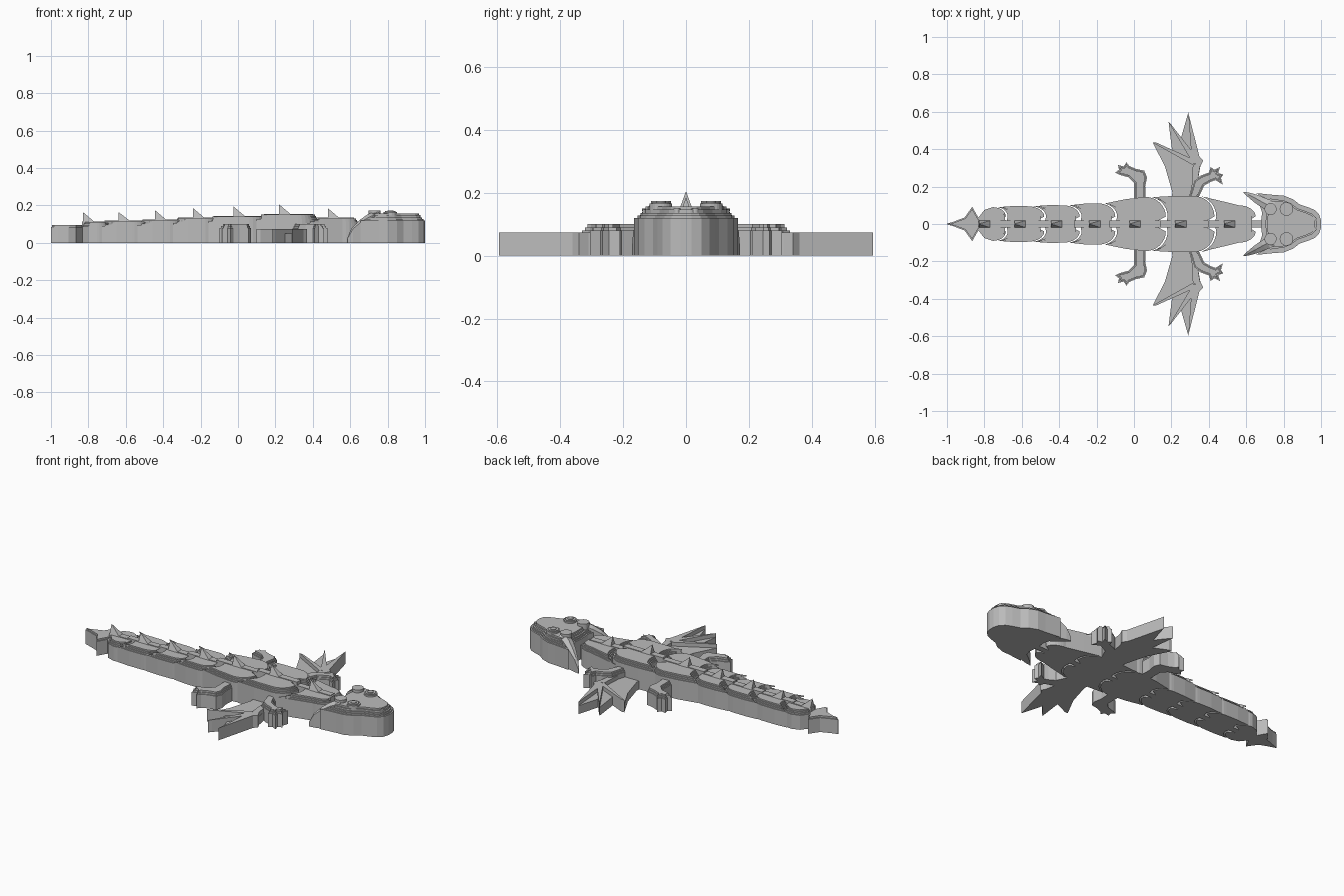
import bpy, bmesh, math

cube = bpy.data.objects.get("Cube")
if cube:
    bpy.data.objects.remove(cube)

grey = bpy.data.materials.new("plain grey")
grey.use_nodes = True
grey.diffuse_color = (0.5, 0.5, 0.5, 1)
grey.node_tree.nodes["Principled BSDF"].inputs["Base Color"].default_value = (0.5, 0.5, 0.5, 1)


def finish(name, bm):
    bmesh.ops.recalc_face_normals(bm, faces=bm.faces)
    me = bpy.data.meshes.new(name)
    bm.to_mesh(me)
    bm.free()
    me.materials.append(grey)
    ob = bpy.data.objects.new(name, me)
    bpy.context.collection.objects.link(ob)
    return ob


def slab(name, outline, height, steps=(), base=0.0):
    """Upright prism; each step (inset, rise) adds a terrace on the top."""
    bm = bmesh.new()
    face = bm.faces.new([bm.verts.new((x, y, base)) for x, y in outline])
    bm.normal_update()
    if face.normal.z < 0:
        face.normal_flip()
    low = bm.faces.new([bm.verts.new(v.co) for v in reversed(face.verts)])
    # walls between the bottom copy and the raised top
    pairs = list(zip(face.verts, reversed(low.verts)))
    for v, _ in pairs:
        v.co.z = base + height
    for i, (top, bot) in enumerate(pairs):
        top2, bot2 = pairs[(i + 1) % len(pairs)]
        bm.faces.new((bot, bot2, top2, top))
    for inset, rise in steps:
        bm.normal_update()
        bmesh.ops.inset_region(bm, faces=[face], thickness=inset, use_even_offset=True)
        ext = bmesh.ops.extrude_face_region(bm, geom=[face])["geom"]
        old = face
        face = [g for g in ext if isinstance(g, bmesh.types.BMFace)][0]
        if old.is_valid:
            bmesh.ops.delete(bm, geom=[old], context='FACES_ONLY')
        for v in face.verts:
            v.co.z += rise
    return finish(name, bm)


def sym(half):
    return half + [(x, -y) for x, y in reversed(half)]


def flip(pts, s):
    return [(x, s * y) for x, y in pts]


def arc(x1, hw, a, start, end, n=9):
    """Rounded front of a body scale, from the tip beside the neck outwards."""
    out = []
    for i in range(n):
        t = math.radians(start + (end - start) * i / (n - 1))
        out.append((x1 - a + a * math.cos(t), 0.04 + (hw - 0.04) * math.sin(t)))
    return out


def disc(x, y, r, n=24):
    return [(x + r * math.cos(2 * math.pi * i / n), y + r * math.sin(2 * math.pi * i / n))
            for i in range(n)]


# Body segments: front x, half width, arc length, top height, spine x, spine peak
segments = [
    (-0.685, 0.09, 0.07, 0.11, -0.83, 0.165),
    (-0.48, 0.095, 0.09, 0.115, -0.64, 0.165),
    (-0.29, 0.10, 0.09, 0.12, -0.445, 0.175),
    (-0.10, 0.11, 0.09, 0.13, -0.24, 0.185),
    (0.17, 0.145, 0.11, 0.14, -0.025, 0.195),
    (0.43, 0.15, 0.11, 0.15, 0.22, 0.205),
    (0.65, 0.10, 0.09, 0.13, 0.48, 0.185),
]
GAP = 0.01
prev = None
for i, (x1, hw, a, top, sx, peak) in enumerate(segments):
    half = [(x1 - 0.04, 0.018)] + arc(x1, hw, a, 0, 90)
    if prev:
        px, phw, pa = prev
        back = arc(px + GAP, phw + 0.002, pa, 75, 0, 7)
        mid = ((half[-1][0] + back[0][0]) / 2, hw * 0.55 + back[0][1] * 0.45 + 0.003)
        half += [mid] + back + [(px + 0.005, 0.018)]
    else:
        half += [(-0.8, 0.075), (-0.835, 0.03)]
    slab(f"body_segment_{i + 1}", sym(half), top - 0.024,
         [(0.006, 0.008), (0.006, 0.008), (0.006, 0.008)])
    # raised ridge and back spine
    x0 = prev[0] - 0.03 if prev else -0.835
    slab(f"ridge_{i + 1}", sym([(x1 - 0.03, 0.018), (x0, 0.018)]), top + 0.004)
    bm = bmesh.new()
    for co in [(sx, -0.02, top), (sx, 0.02, top), (sx + 0.065, 0.02, top),
               (sx + 0.065, -0.02, top), (sx, 0, peak)]:
        bm.verts.new(co)
    bmesh.ops.convex_hull(bm, input=bm.verts)
    finish(f"spine_{i + 1}", bm)
    prev = (x1, hw, a)

# Joint links running through all segments
slab("joint_links", sym([(0.72, 0.018), (-0.84, 0.018)]), 0.085)

# Arrow shaped tail tip
slab("tail_tip", sym([(-0.8, 0.025), (-0.83, 0.03), (-0.865, 0.092), (-0.905, 0.035),
                      (-0.96, 0.014), (-1.0, 0.001)]), 0.085, [(0.006, 0.01)])

# Head with terraced crown
head = sym([(1.0, 0.018), (0.99, 0.05), (0.965, 0.075), (0.93, 0.09), (0.885, 0.105),
            (0.85, 0.132), (0.80, 0.152), (0.75, 0.155), (0.655, 0.165), (0.695, 0.135),
            (0.67, 0.105), (0.685, 0.06), (0.68, 0.02)])
slab("head", head, 0.12, [(0.008, 0.008), (0.007, 0.008), (0.009, 0.01), (0.008, 0.01)])

leg_steps = [(0.005, 0.01), (0.005, 0.01)]
rear_leg = [(0.065, 0.10), (0.06, 0.20), (0.07, 0.25), (0.055, 0.285), (0.01, 0.295),
            (-0.025, 0.31), (-0.04, 0.33), (-0.055, 0.308), (-0.085, 0.315), (-0.08, 0.29),
            (-0.1, 0.275), (-0.075, 0.262), (-0.03, 0.25), (0.0, 0.22), (0.0, 0.10)]
fore_leg = [(0.28, 0.10), (0.35, 0.15), (0.375, 0.205), (0.41, 0.225), (0.435, 0.235),
            (0.475, 0.21), (0.465, 0.245), (0.478, 0.265), (0.45, 0.272), (0.46, 0.305),
            (0.43, 0.29), (0.41, 0.305), (0.4, 0.275), (0.36, 0.26), (0.32, 0.235)]
wing = [(0.20, 0.10), (0.205, 0.17), (0.165, 0.31), (0.10, 0.435), (0.205, 0.385),
        (0.185, 0.545), (0.25, 0.455), (0.29, 0.595), (0.35, 0.36), (0.37, 0.34),
        (0.355, 0.31), (0.325, 0.14), (0.32, 0.10)]
bones = [[(0.10, 0.435), (0.12, 0.435), (0.33, 0.34), (0.315, 0.315)],
         [(0.185, 0.545), (0.20, 0.53), (0.345, 0.345), (0.315, 0.325)],
         [(0.29, 0.595), (0.35, 0.36), (0.37, 0.34), (0.355, 0.31), (0.31, 0.33)],
         [(0.355, 0.32), (0.325, 0.14), (0.305, 0.14), (0.315, 0.32)]]

for side, s in (("left", 1), ("right", -1)):
    slab(f"{side}_rear_leg", flip(rear_leg, s), 0.08, leg_steps)
    slab(f"{side}_fore_leg", flip(fore_leg, s), 0.08, leg_steps)
    # wing membrane with raised bones
    slab(f"{side}_wing_membrane", flip(wing, s), 0.05)
    for k, bone in enumerate(bones):
        slab(f"{side}_wing_bone_{k + 1}", flip(bone, s), 0.073)
    # eyes, brows and nostrils
    slab(f"{side}_eye_socket", disc(0.815, s * 0.08, 0.036), 0.02, [(0.008, 0.004)], 0.145)
    slab(f"{side}_pupil", disc(0.815, s * 0.08, 0.016), 0.005, (), 0.168)
    slab(f"{side}_brow", disc(0.73, s * 0.08, 0.032), 0.035, (), 0.138)
    slab(f"{side}_nostril", disc(0.963, s * 0.028, 0.012, 16), 0.012, (), 0.137)
    # horn sweeping down to the ground behind the head
    bm = bmesh.new()
    rings = []
    for x, y, w, z in [(0.585, 0.17, 0.002, 0.025), (0.61, 0.158, 0.01, 0.08),
                       (0.65, 0.137, 0.019, 0.122), (0.69, 0.115, 0.024, 0.15),
                       (0.74, 0.09, 0.027, 0.173)]:
        rings.append([bm.verts.new((x + dx, s * (y + dy), h)) for dx, dy, h in
                      ((-w / 2, -w, 0), (w / 2, w, 0), (w / 2, w, z - w / 2),
                       (0, 0, z), (-w / 2, -w, z - w / 2))])
    for r, q in zip(rings, rings[1:]):
        for j in range(5):
            bm.faces.new((r[j], r[(j + 1) % 5], q[(j + 1) % 5], q[j]))
    bm.faces.new(rings[0])
    bm.faces.new(rings[-1])
    finish(f"{side}_horn", bm)
